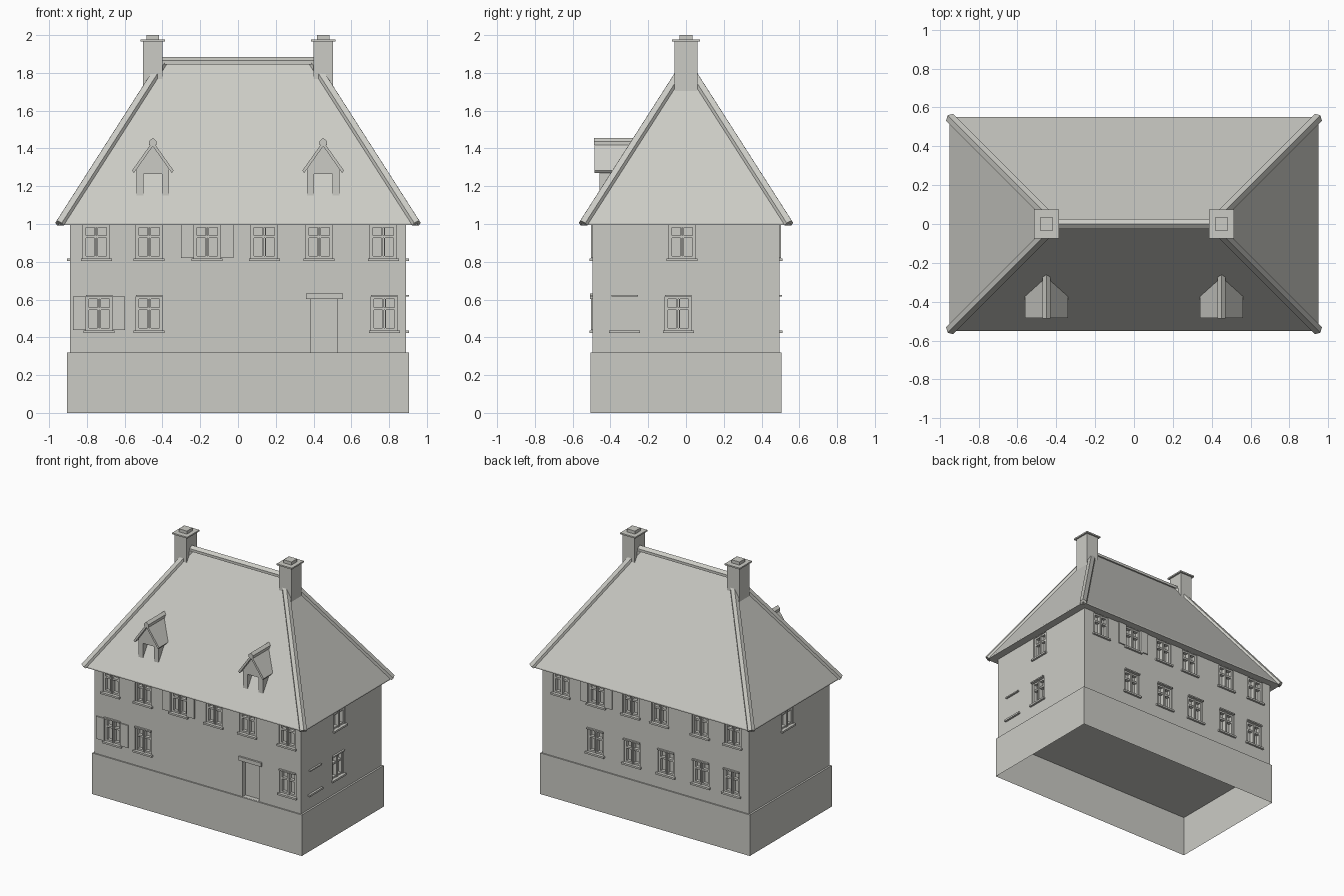
import bpy, bmesh
from mathutils import Vector

if "Cube" in bpy.data.objects:
    bpy.data.objects.remove(bpy.data.objects["Cube"])

plaster = bpy.data.materials.new("pale_stone_grey")
plaster.use_nodes = True
COLOR = (0.6, 0.6, 0.56, 1)
plaster.diffuse_color = COLOR
plaster.node_tree.nodes["Principled BSDF"].inputs["Base Color"].default_value = COLOR


def finish(name, bm):
    bmesh.ops.recalc_face_normals(bm, faces=bm.faces)
    mesh = bpy.data.meshes.new(name)
    bm.to_mesh(mesh)
    bm.free()
    mesh.materials.append(plaster)
    ob = bpy.data.objects.new(name, mesh)
    bpy.context.collection.objects.link(ob)
    return ob


def box(bm, lo, hi):
    verts = bmesh.ops.create_cube(bm, size=1)["verts"]
    for v in verts:
        for i in range(3):
            v.co[i] = (lo[i] + hi[i]) / 2 + v.co[i] * abs(hi[i] - lo[i])
    return verts


def prism(bm, start, end):
    # Skin two matching outlines into a closed solid
    a = [bm.verts.new(p) for p in start]
    b = [bm.verts.new(p) for p in end]
    bm.faces.new(a)
    bm.faces.new(b[::-1])
    for i in range(len(a)):
        j = (i + 1) % len(a)
        bm.faces.new((a[i], b[i], b[j], a[j]))


def tile_run(bm, p, q, w=0.025):
    # Ridged capping strip between two points
    p, q = Vector(p), Vector(q)
    along = (q - p).normalized()
    side = along.cross(Vector((0, 0, 1))).normalized()
    up = side.cross(along)
    outline = [(-w, -0.02), (-w, 0), (0, 0.018), (w, 0), (w, -0.02)]
    offs = [side * s + up * u for s, u in outline]
    prism(bm, [p + o for o in offs], [q + o for o in offs])


HX, HY, PLINTH, EAVE = 0.89, 0.495, 0.32, 1.0
WALLS = {
    "front": lambda u, d, z: (u, -HY - d, z),
    "back": lambda u, d, z: (u, HY + d, z),
    "left": lambda u, d, z: (HX + d, u, z),
    "right": lambda u, d, z: (-HX - d, u, z),
}


def wall_box(bm, wall, u0, u1, d0, d1, z0, z1):
    f = WALLS[wall]
    a, b = f(u0, d0, z0), f(u1, d1, z1)
    box(bm, [min(x) for x in zip(a, b)], [max(x) for x in zip(a, b)])


# Plinth, open underneath
bm = bmesh.new()
box(bm, (-0.904, -0.505, 0), (0.904, 0.505, PLINTH))
bottom = [f for f in bm.faces if f.calc_center_median().z < 0.01]
bmesh.ops.delete(bm, geom=bottom, context="FACES")
finish("plinth", bm)

# Walls
bm = bmesh.new()
box(bm, (-HX, -HY, PLINTH), (HX, HY, EAVE))
walls = finish("walls", bm)

# Windows: centre along the wall, for each floor
UPPER, LOWER = 0.815, 0.435
windows = {
    ("front", UPPER): (-0.75, -0.47, -0.163, 0.14, 0.43, 0.77),
    ("front", LOWER): (-0.735, -0.47, 0.775),
    ("back", UPPER): (0.73, 0.425, 0.13, -0.12, -0.47, -0.75),
    ("back", LOWER): (0.435, 0.12, -0.175, -0.475, -0.74),
    ("left", UPPER): (-0.02,),
    ("left", LOWER): (-0.04,),
    ("right", UPPER): (0.02,),
}
shuttered = [("front", UPPER, -0.163), ("front", LOWER, -0.735), ("back", UPPER, 0.425)]
W, H, DEEP = 0.07, 0.18, 0.035
cuts, frames, sills, lintels, shutters = [bmesh.new() for _ in range(5)]


def sill_and_lintel(wall, u, z, top=True):
    wall_box(sills, wall, u - 0.082, u + 0.082, -0.01, 0.016, z - 0.012, z + 0.002)
    if top:
        wall_box(lintels, wall, u - W, u + W, -0.01, 0.014, z + H, z + H + 0.01)


for (wall, z), centres in windows.items():
    for u in centres:
        wall_box(cuts, wall, u - W, u + W, -DEEP, 0.05, z, z + H)
        # Outer frame, mullion and transom
        for s in (-1, 1):
            wall_box(frames, wall, u + s * W, u + s * (W - 0.016), -DEEP, -0.008, z, z + H)
            wall_box(frames, wall, u + s * 0.002, u + s * 0.009, -DEEP, -0.004, z, z + H)
        for z0, t in ((z, 0.015), (z + 0.11, 0.014), (z + H - 0.013, 0.013)):
            wall_box(frames, wall, u - W, u + W, -DEEP, -0.01, z0, z0 + t)
        sill_and_lintel(wall, u, z, z == LOWER)
sill_and_lintel("left", -0.325, LOWER)

for wall, z, u in shuttered:
    for s in (-1, 1):
        wall_box(shutters, wall, u + s * W, u + s * 0.138, -0.005, 0.009, z + 0.005, z + H)

# Door recess, lintel and leaf
DOOR = 0.457
wall_box(cuts, "front", DOOR - W, DOOR + W, -0.045, 0.05, PLINTH + 0.001, 0.605)
wall_box(lintels, "front", DOOR - 0.098, DOOR + 0.098, -0.01, 0.014, 0.602, 0.632)
bm = bmesh.new()
wall_box(bm, "front", DOOR - W, DOOR + W, -0.05, -0.035, PLINTH, 0.605)
finish("door", bm)

for name, part in (("window_frames", frames), ("window_sills", sills),
                   ("lintels", lintels), ("shutters", shutters)):
    finish(name, part)

# Carve the openings
cutter = finish("opening_cutter", cuts)
cutter.hide_render = True
mod = walls.modifiers.new("openings", "BOOLEAN")
mod.operation, mod.solver, mod.object = "DIFFERENCE", "EXACT", cutter
bpy.context.view_layer.objects.active = walls
bpy.ops.object.modifier_apply(modifier=mod.name)
bpy.data.objects.remove(cutter)

# Hipped roof
RX, RY, RIDGE_X, RIDGE_Z = 0.95, 0.55, 0.40, 1.865
bm = bmesh.new()
eaves = box(bm, (-RX, -RY, EAVE - 0.004), (RX, RY, EAVE + 0.006))
top = [f for f in bm.faces if f.normal.z > 0.9 or f.calc_center_median().z > EAVE + 0.005]
bmesh.ops.delete(bm, geom=top, context="FACES_ONLY")
rim = {(v.co.x > 0, v.co.y > 0): v for v in eaves if v.co.z > EAVE}
left = bm.verts.new((RIDGE_X, 0, RIDGE_Z))
right = bm.verts.new((-RIDGE_X, 0, RIDGE_Z))
for y in (False, True):
    bm.faces.new((rim[False, y], rim[True, y], left, right))
for x, peak in ((True, left), (False, right)):
    bm.faces.new((rim[x, False], rim[x, True], peak))
finish("roof", bm)

# Ridge and hip tiles
bm = bmesh.new()
tile_run(bm, (-RIDGE_X, 0, RIDGE_Z), (RIDGE_X, 0, RIDGE_Z))
for sx in (-1, 1):
    for sy in (-1, 1):
        tile_run(bm, (sx * RX, sy * RY, EAVE + 0.006), (sx * RIDGE_X, 0, RIDGE_Z))
finish("ridge_tiles", bm)

for side, x in (("left", 0.451), ("right", -0.451)):
    # Chimney: shaft, cap slab and flue
    bm = bmesh.new()
    for half_x, half_y, z0, z1 in ((0.052, 0.062, 1.68, 1.965),
                                   (0.065, 0.075, 1.965, 1.976),
                                   (0.034, 0.034, 1.976, 2.0)):
        box(bm, (x - half_x, -half_y, z0), (x + half_x, half_y, z1))
    finish(side + "_chimney", bm)

    # Dormer front with its opening
    half = [(0.048, 1.14), (0.086, 1.14), (0.086, 1.3), (0, 1.42)]
    opening = [(-0.048, 1.265), (0.048, 1.265)]
    outline = half + [(-u, z) for u, z in half[2::-1]] + opening
    bm = bmesh.new()
    prism(bm, [(x + u, -0.458, z) for u, z in outline],
          [(x + u, -0.29, z) for u, z in outline])
    finish(side + "_dormer", bm)

    # Dormer roof and its ridge
    slope = [(0.1, 1.27), (0.11, 1.283), (0, 1.438), (-0.11, 1.283), (-0.1, 1.27), (0, 1.412)]
    bm = bmesh.new()
    prism(bm, [(x + u, -0.485, z) for u, z in slope],
          [(x + u, -0.28, z) for u, z in slope])
    tile_run(bm, (x, -0.487, 1.438), (x, -0.26, 1.438), 0.02)
    finish(side + "_dormer_roof", bm)
